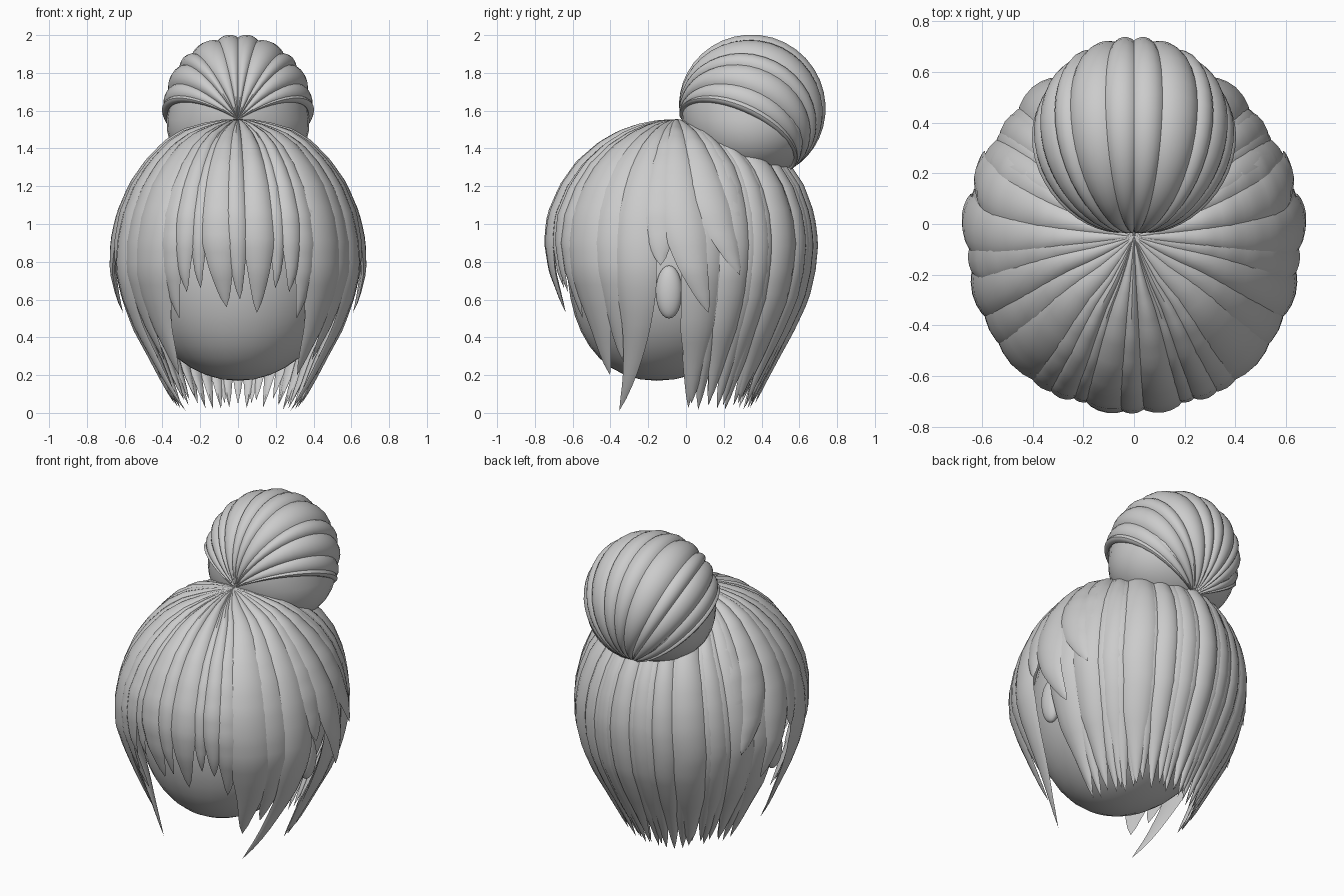
import bpy, bmesh, math, random
from mathutils import Vector, Matrix

if "Cube" in bpy.data.objects:
    bpy.data.objects.remove(bpy.data.objects["Cube"])
random.seed(4)

# Hair hull: height, front / side / back radius around the crown axis
CROWN_Y = -0.05
ROWS = [(1.555, 0, 0, 0), (1.545, .10, .08, .10), (1.52, .20, .17, .20), (1.48, .30, .28, .33),
        (1.42, .405, .375, .45), (1.32, .52, .47, .58), (1.2, .605, .55, .66), (1.05, .67, .61, .715),
        (.9, .69, .64, .735), (.75, .675, .645, .72), (.6, .63, .61, .685), (.45, .58, .555, .615),
        (.3, .54, .48, .54), (.15, .49, .41, .47), (0, .44, .335, .41)]


def row_of(z):
    for i in range(len(ROWS) - 1):
        if ROWS[i][0] >= z >= ROWS[i + 1][0]:
            return i + (ROWS[i][0] - z) / (ROWS[i][0] - ROWS[i + 1][0])
    return len(ROWS) - 1


def hull(deg, s, off):
    """Point on the hair hull: 0 deg = front, 90 = right, 180 = back."""
    i = min(int(s), len(ROWS) - 2)
    z, f, sd, b = [p + (q - p) * (s - i) for p, q in zip(ROWS[i], ROWS[i + 1])]
    a = math.radians(deg)
    c = math.cos(a)
    k = 1 + .04 * math.sin(2 * a) ** 2 if c > 0 else 1      # squarer front corners
    p = Vector((sd * k * math.sin(a), CROWN_Y - (f if c > 0 else b) * k * c, z))
    n = (p - Vector((0, -.03, min(z, .8)))).normalized()
    return p + n * off


# Bun: sphere whose strands run between a front and a back pole
BUN_C, BUN_R = Vector((0, .347, 1.61)), .375
POLE_A, POLE_B = Vector((0, -.04, 1.56)), Vector((0, .56, 1.27))


def bun(deg, v, off):
    m = (POLE_A + POLE_B) / 2
    e = (POLE_B - POLE_A).normalized()
    a = math.radians(deg)
    q = Vector((0, -e.z, e.y)) * math.cos(a) + Vector((math.sin(a), 0, 0))
    d = (q * math.sin(math.pi * v) - e * math.cos(math.pi * v)).normalized()
    w = m - BUN_C
    k = d.dot(w)
    p = m + d * (-k + math.sqrt(k * k - w.dot(w) + BUN_R ** 2))
    return p + (p - BUN_C).normalized() * off


def finish(name, bm, angle=38):
    bmesh.ops.remove_doubles(bm, verts=bm.verts, dist=.0004)
    bmesh.ops.recalc_face_normals(bm, faces=bm.faces)
    me = bpy.data.meshes.new(name)
    bm.to_mesh(me)
    bm.free()
    for p in me.polygons:
        p.use_smooth = True
    me.set_sharp_from_angle(angle=math.radians(angle))
    ob = bpy.data.objects.new(name, me)
    bpy.context.collection.objects.link(ob)
    return ob


def loft(name, rings):
    bm = bmesh.new()
    vs = [[bm.verts.new(p) for p in r] for r in rings]
    n = len(vs[0])
    for r0, r1 in zip(vs, vs[1:]):
        for j in range(n):
            bm.faces.new((r0[j], r0[(j + 1) % n], r1[(j + 1) % n], r1[j]))
    return finish(name, bm)


# Cross-section of a strand: (sideways, outward 0..1, inner side)
SECTION = [(-1, 0), (-.75, .5), (-.4, .85), (0, 1), (.4, .85), (.75, .5), (1, 0), (.5, -.6), (-.5, -.6)]


def lock(name, a0, a1, z_end, width, keep=.68, off=-.02, bulge=.03, power=4, flare=0, steps=32):
    """Strand from the crown down the hull, tapering to a point; flare lifts the tip."""
    end, rings = row_of(z_end), []
    for i in range(steps + 1):
        v = i / steps
        c = a0 + (a1 - a0) * v ** power
        t = min(1, (1 - v) / (1 - keep)) ** .65
        g = min(1, v * end / 3) * t
        o = off * min(1, v * end / 3) + flare * v ** 4
        rings.append([hull(c + j * width * t, v * end, o + h * bulge * g) for j, h in SECTION])
    loft(name, rings)


# Head and ears
def ball(name, loc, scale, chin=0, flare=0):
    bm = bmesh.new()
    bmesh.ops.create_uvsphere(bm, u_segments=32, v_segments=20, radius=1)
    for v in bm.verts:
        if v.co.z < 0:
            v.co.y -= chin * v.co.z ** 2
            v.co.x *= 1 - flare * v.co.z
    bmesh.ops.transform(bm, matrix=Matrix.Translation(loc) @ Matrix.Diagonal((*scale, 1)), verts=bm.verts)
    return finish(name, bm)


ball("head", (0, -.05, .8), (.55, .58, .63), .18)
for s in (-1, 1):
    ball("ear", (s * .55, -.09, .64), (.05, .07, .14))

# Cap under the strands
loft("hair_cap", [[hull(k * 7.5, row_of(.95) * i / 14, -.03 * min(1, i / 4)) for k in range(48)]
                  for i in range(15)])

# Centre fringe
for a0, a1, z, w in [(-11, -6, .56, 9), (-2, 1, .6, 6), (10, 10, .53, 8)]:
    lock("centre_fringe", a0, a1, z, w, .74, -.014)

# Mirrored locks: start angle, tip angle, tip height, width, taper start, offset, curl power, tip flare
SIDE = {
    "fringe": [(20, 19, .66, 5, .76, -.028, 4, 0), (27, 26, .64, 6, .76, -.018, 4, 0),
               (34, 33, .5, 7, .74, -.024, 4, 0)],
    "long_front_lock": [(46, 46, .2, 12, .72, -.018, 5, 0), (59, 57, .28, 10, .74, -.022, 5, 0),
                        (72, 50, .01, 9.5, .7, -.01, 8, .02)],
    "side_lock": [(40, 40, .45, 8, .75, -.028, 4, 0), (82, 83, .78, 9, .78, -.01, 4, .02),
                  (89, 104, .53, 9, .72, -.002, 4, .045), (101, 117, .73, 9, .72, -.004, 4, .025),
                  (112, 118, .85, 8, .75, -.014, 4, .01)],
}
for name, rows in SIDE.items():
    for a0, a1, z, w, keep, off, power, flare in rows:
        for s in (-1, 1):
            lock(name, s * a0, s * a1, z, w, keep, off, .028, power, flare)

# Back hair: broad uneven panels over a curtain of narrow tips
for a, w, z in [(101, 9, .05), (115, 8, .06), (128, 7, .04), (142, 9, .05), (156, 7, .03), (168, 7, .05)]:
    for s in (-1, 1):
        lock("back_panel", s * a, s * a, z, w, .82, -.016 - .008 * (w < 8), .03)
lock("back_panel", 180, 180, .05, 7, .82, -.014, .03)
for i in range(21):
    a = 99 + i * 8.1
    lock("back_tip_lock", a, a, .01 + random.random() * .07, 5.5, .88, -.028, .026)

# Bun core and its fluted strands, alternately wide and narrow
ball("bun_core", BUN_C, (.37, .373, .37), 0, .22)
EDGES = [0, 11, 27, 36, 50, 62]
for lo, hi in zip(EDGES, EDGES[1:]):
    for s in (-1, 1):
        a, w, rings = s * (lo + hi) / 2, (hi - lo) / 2 + .5, []
        for k in range(29):
            v = k / 28
            g = math.sin(math.pi * v) ** .5 if 0 < k < 28 else 0
            rings.append([bun(a + j * w, v, (h * .024 - .002) * g) for j, h in SECTION])
        loft("bun_strand", rings)
# Raised ridge along the lower edge of the bun strands
for s in (-1, 1):
    rings = []
    for k in range(29):
        g = math.sin(math.pi * k / 28) ** .5 if 0 < k < 28 else 0
        rings.append([bun(s * 61 + j * 3, k / 28, h * .028 * g) for j, h in SECTION])
    loft("bun_ridge", rings)
